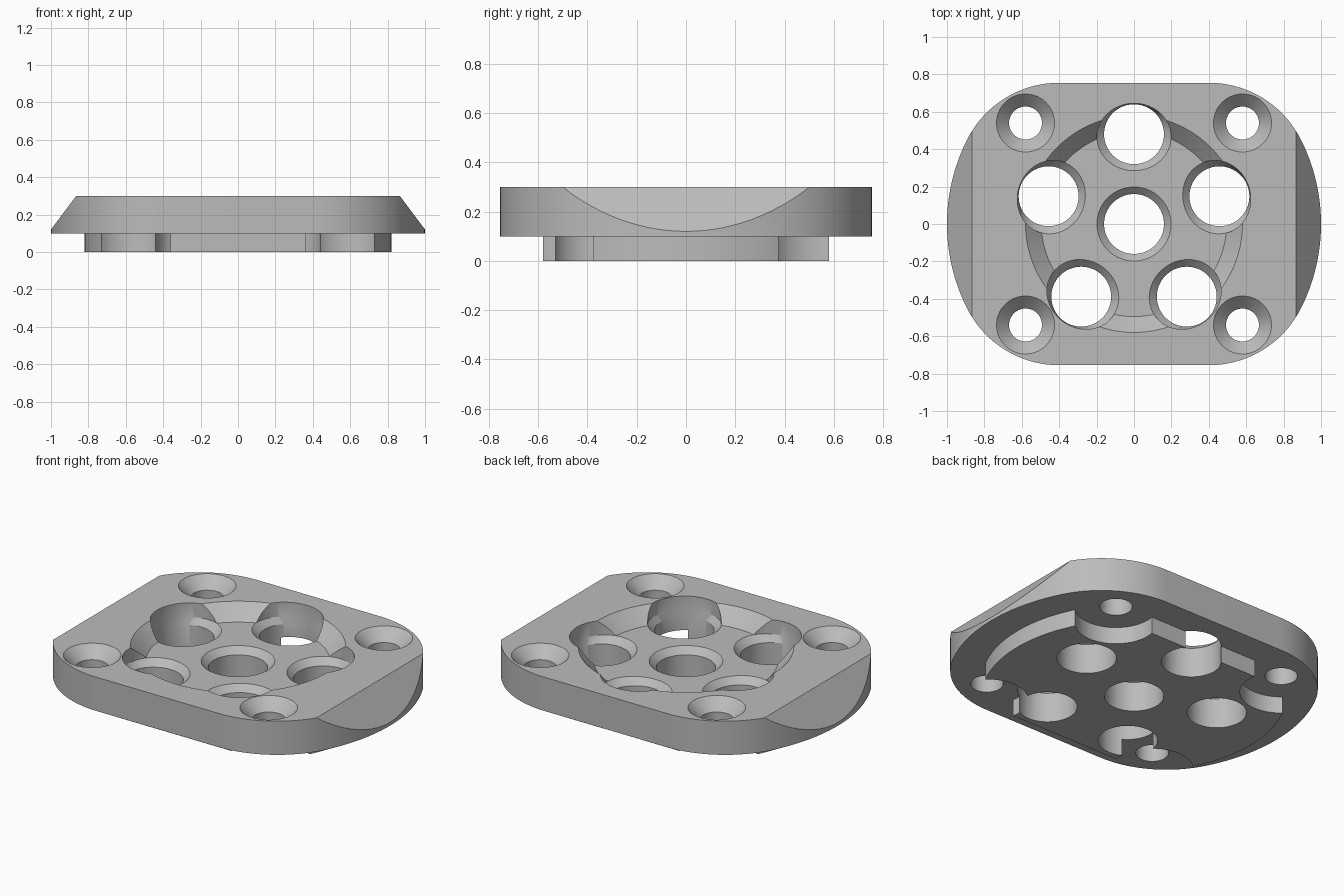
import bpy, bmesh
from math import sin, cos, pi, radians, atan2, hypot
from mathutils import Matrix

old = bpy.data.objects.get("Cube")
if old:
    bpy.data.objects.remove(old, do_unlink=True)

SIDES = 96
TOP, LEDGE, FLOOR = 0.30, 0.10, 0.215

grey = bpy.data.materials.new("plain grey")
grey.use_nodes = True
grey.diffuse_color = (0.5, 0.5, 0.5, 1)
grey.node_tree.nodes["Principled BSDF"].inputs["Base Color"].default_value = grey.diffuse_color


def solid(name, rings):
    """Closed solid skinned through matching rings of points."""
    bm = bmesh.new()
    loops = [[bm.verts.new(p) for p in ring] for ring in rings]
    for a, b in zip(loops, loops[1:]):
        for i in range(len(a)):
            j = (i + 1) % len(a)
            bm.faces.new((a[i], a[j], b[j], b[i]))
    bm.faces.new(loops[0])
    bm.faces.new(loops[-1])
    bmesh.ops.recalc_face_normals(bm, faces=bm.faces)
    mesh = bpy.data.meshes.new(name)
    bm.to_mesh(mesh)
    bm.free()
    mesh.materials.append(grey)
    obj = bpy.data.objects.new(name, mesh)
    bpy.context.collection.objects.link(obj)
    return obj


def prism(name, outline, z0, z1):
    return solid(name, [[(x, y, z) for x, y in outline] for z in (z0, z1)])


def oval(x, y, rx, ry, z):
    turn = [2 * pi * i / SIDES for i in range(SIDES)]
    return [(x + rx * cos(t), y + ry * sin(t), z) for t in turn]


def turned(name, x, y, profile):
    """Round cutter from (radius, height) pairs."""
    return solid(name, [oval(x, y, r, r, z) for r, z in profile])


def combine(target, tool, operation="DIFFERENCE"):
    mod = target.modifiers.new("cut", "BOOLEAN")
    mod.operation, mod.solver, mod.object = operation, "EXACT", tool
    bpy.ops.object.select_all(action="DESELECT")
    bpy.context.view_layer.objects.active = target
    target.select_set(True)
    bpy.ops.object.modifier_apply(modifier=mod.name)
    bpy.data.objects.remove(tool, do_unlink=True)


def arc(cx, cy, r, a0, a1, steps):
    angles = [a0 + (a1 - a0) * i / steps for i in range(steps + 1)]
    return [(cx + r * cos(a), cy + r * sin(a)) for a in angles]


# Plate outline: round ends blending into flat front and back
half_flat, depth = 0.4, 0.755
blend = (1 - half_flat ** 2 - depth ** 2) / (2 - 2 * depth)
cy = depth - blend
join = atan2(cy, half_flat)
quarter = arc(0, 0, 1, 0, join, 12) + arc(half_flat, cy, blend, join, pi / 2, 24)[1:]
half = quarter + [(-x, y) for x, y in reversed(quarter)]
outline = half + [(x, -y) for x, y in reversed(half[1:-1])]
plate = prism("mounting_plate", outline, LEDGE, TOP)

# Sloping ends
for s in (-1, 1):
    wedge = [(0.79, 0.4), (1.0, 0.12), (1.06, 0.04), (1.2, 0.4)]
    combine(plate, solid("end_slope", [[(s * x, y, z) for x, z in wedge] for y in (-1, 1)]))

# Raised underside with clearance around the screw holes
corners = [(sx * 0.58, sy * 0.54) for sx in (-1, 1) for sy in (-1, 1)]
boss_outline = [(x, max(-0.58, min(0.58, y))) for x, y, z in oval(0, 0, 0.82, 0.82, 0)]
boss = prism("underside_boss", boss_outline, 0, LEDGE + 0.04)
for x, y in corners:
    combine(boss, turned("screw_clearance", x, y, [(0.222, -0.1), (0.222, 0.2)]))
combine(plate, boss, "UNION")

# Round pocket with a sloping wall
combine(plate, turned("pocket", 0, 0, [(0.495, FLOOR), (0.58, TOP), (0.68, 0.4)]))

# Countersunk screw holes
for x, y in corners:
    profile = [(0.088, -0.1), (0.088, 0.233), (0.155, TOP), (0.185, 0.33)]
    combine(plate, turned("screw_hole", x, y, profile))

# Centre hole
combine(plate, turned("centre_hole", 0, 0,
                      [(0.16, -0.1), (0.16, 0.177), (0.198, FLOOR), (0.198, 0.4)]))

# Ring of five holes, widened where they bite into the pocket wall
for i in range(5):
    hole = solid("ring_hole", [
        oval(0.48, 0, 0.16, 0.16, -0.1), oval(0.48, 0, 0.16, 0.16, 0.177),
        oval(0.465, 0, 0.18, 0.198, FLOOR), oval(0.465, 0, 0.18, 0.198, 0.4)])
    hole.data.transform(Matrix.Rotation(radians(90 + 72 * i), 4, "Z"))
    combine(plate, hole)

bpy.ops.object.select_all(action="DESELECT")
plate.select_set(True)
bpy.context.view_layer.objects.active = plate
bpy.ops.object.shade_smooth_by_angle(angle=radians(25))
